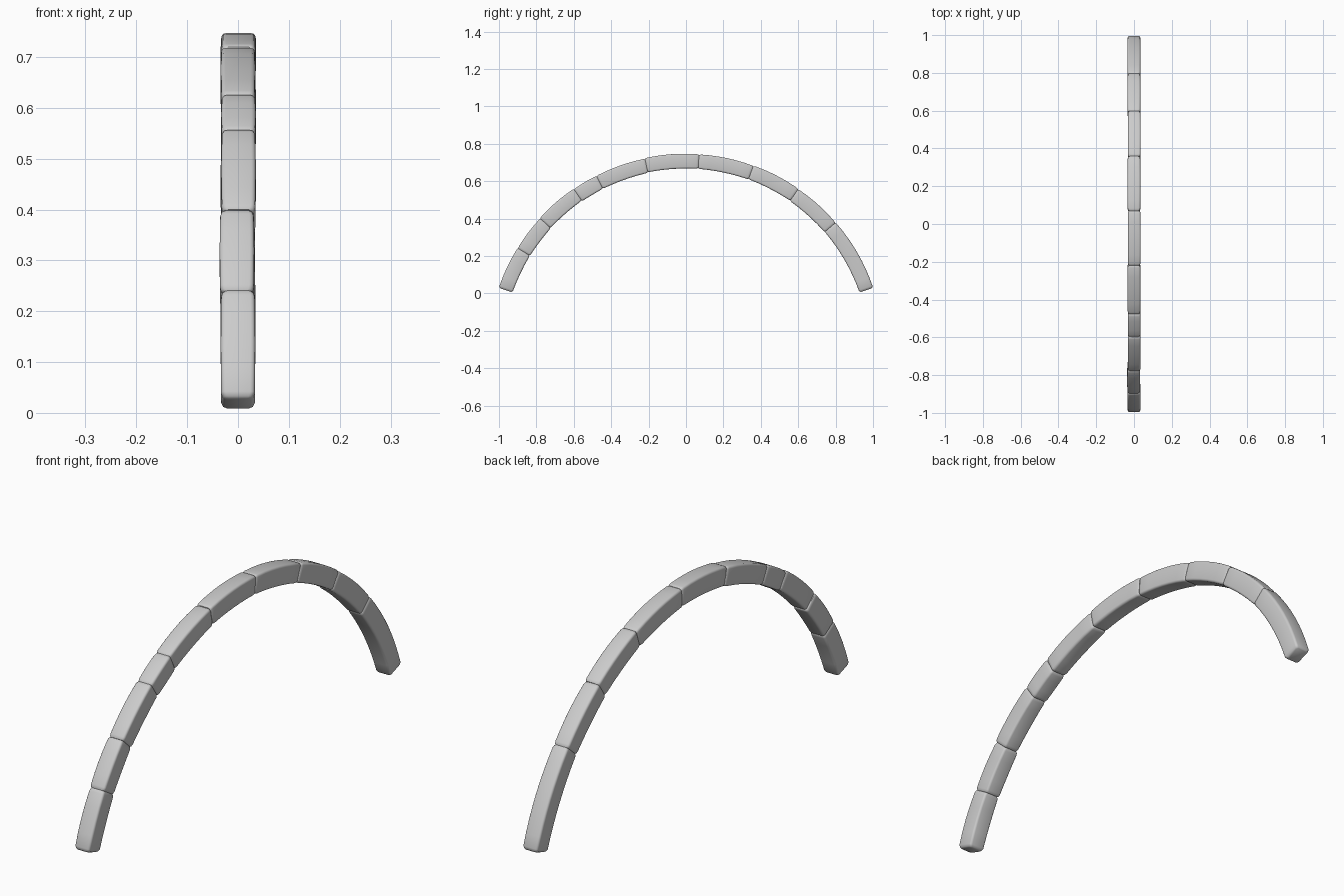
import bpy, bmesh, math
from math import sin, cos, radians

if "Cube" in bpy.data.objects:
    bpy.data.objects.remove(bpy.data.objects["Cube"])

stone_grey = bpy.data.materials.new("stone_grey")
stone_grey.use_nodes = True
GREY = (0.6, 0.6, 0.6, 1)
stone_grey.diffuse_color = GREY
stone_grey.node_tree.nodes["Principled BSDF"].inputs["Base Color"].default_value = GREY

OUTER, MID, CENTRE_Z = 1.057, 1.019, -0.312
HALF_THICK, HALF_WIDE = 0.0385, 0.033
FOOT = radians(71.1)


def rounded_section(hw, ht, r, steps=3):
    """Rounded rectangle as (across, outward) points."""
    pts = []
    for i, (sx, sy) in enumerate([(1, 1), (-1, 1), (-1, -1), (1, -1)]):
        for k in range(steps + 1):
            a = (i + k / steps) * math.pi / 2
            pts.append((sx * (hw - r) + r * cos(a), sy * (ht - r) + r * sin(a)))
    return pts


def arch_stone(name, a0, a1, shift_x, shift_r, inset0, inset1):
    """Curved block between two angles, softly drawn in at both ends."""
    bm = bmesh.new()
    span = a1 - a0
    soft = 0.012
    count = max(4, round(span / 0.05))
    inner = [a0 + soft + (span - 2 * soft) * i / count for i in range(count + 1)]
    stations = [(a0, inset0), (a0 + soft * 0.3, inset0 * 0.4)]
    stations += [(a, 0) for a in inner]
    stations += [(a1 - soft * 0.3, inset1 * 0.4), (a1, inset1)]
    rings = []
    for a, inset in stations:
        # Blocks swell very slightly towards the middle
        swell = 0.001 * sin(math.pi * (a - a0) / span)
        grow = swell - inset
        ring = []
        for x, out in rounded_section(HALF_WIDE + grow, HALF_THICK + grow, 0.009):
            rad = MID + shift_r + out
            ring.append(bm.verts.new((x + shift_x, rad * sin(a), CENTRE_Z + rad * cos(a))))
        rings.append(ring)
    for low, high in zip(rings, rings[1:]):
        n = len(low)
        for i in range(n):
            j = (i + 1) % n
            bm.faces.new((low[i], low[j], high[j], high[i]))
    bm.faces.new(rings[0])
    bm.faces.new(rings[-1])
    bmesh.ops.recalc_face_normals(bm, faces=bm.faces)
    mesh = bpy.data.meshes.new(name)
    bm.to_mesh(mesh)
    bm.free()
    mesh.materials.append(stone_grey)
    obj = bpy.data.objects.new(name, mesh)
    bpy.context.collection.objects.link(obj)
    bpy.ops.object.select_all(action='DESELECT')
    obj.select_set(True)
    bpy.context.view_layer.objects.active = obj
    bpy.ops.object.shade_smooth_by_angle(angle=radians(50))


# Seams along the arch, front foot to back foot
seams = [-0.9, -0.78, -0.6, -0.48, -0.22, 0.07, 0.36, 0.6, 0.8]
angles = [-FOOT] + [math.asin(y / OUTER) for y in seams] + [FOOT]
# Small sideways and outward shifts of each stone
shifts = [(0, 0), (-0.002, -0.001), (0.001, 0.001), (0.001, -0.002), (0, -0.002),
          (0.001, 0.001), (0, 0), (0.001, 0.001), (0, -0.001), (0, 0)]
last = len(shifts) - 1
for i, (dx, dr) in enumerate(shifts):
    arch_stone(f"arch_stone_{i + 1}", angles[i], angles[i + 1], dx, dr,
               0.008 if i == 0 else 0.004, 0.008 if i == last else 0.004)
